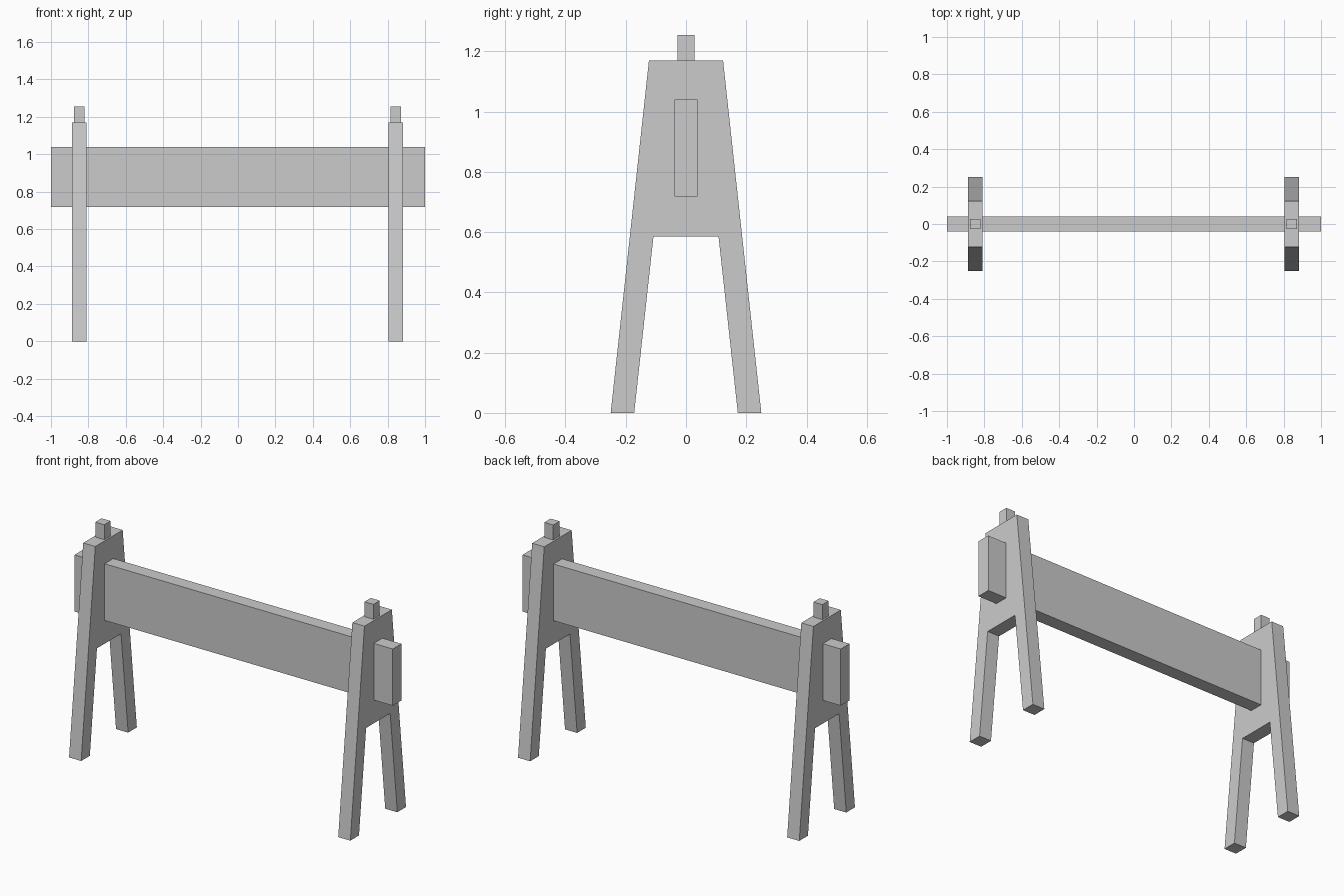
import bpy
import bmesh

cube = bpy.data.objects.get("Cube")
if cube:
    bpy.data.objects.remove(cube, do_unlink=True)

GREY = (0.6, 0.6, 0.6, 1.0)
grey = bpy.data.materials.new("plain_grey")
grey.use_nodes = True
grey.diffuse_color = GREY
grey.node_tree.nodes["Principled BSDF"].inputs["Base Color"].default_value = GREY


def extrude_profile(name, half_profile, x_center, thickness):
    """Mirror a (y, z) half outline and extrude it along x."""
    outline = half_profile + [(-y, z) for y, z in reversed(half_profile)]
    bm = bmesh.new()
    x0 = x_center - thickness / 2
    face = bm.faces.new([bm.verts.new((x0, y, z)) for y, z in outline])
    result = bmesh.ops.extrude_face_region(bm, geom=[face], use_keep_orig=True)
    moved = [v for v in result["geom"] if isinstance(v, bmesh.types.BMVert)]
    bmesh.ops.translate(bm, verts=moved, vec=(thickness, 0, 0))
    bmesh.ops.recalc_face_normals(bm, faces=bm.faces)
    mesh = bpy.data.meshes.new(name)
    bm.to_mesh(mesh)
    bm.free()
    mesh.materials.append(grey)
    obj = bpy.data.objects.new(name, mesh)
    bpy.context.collection.objects.link(obj)
    return obj


def block(name, half_width, bottom, top, x_center, length):
    return extrude_profile(name, [(half_width, bottom), (half_width, top)],
                           x_center, length)


# Long plank passing through both trestles
block("cross_plank", 0.039, 0.718, 1.04, 0, 2)

# Tapered A-shaped trestles, each with a square peg on top
trestle = [(0.108, 0.586), (0.172, 0), (0.25, 0), (0.123, 1.17)]
for side, x in (("right", -0.849), ("left", 0.843)):
    extrude_profile(side + "_trestle", trestle, x, 0.076)
    block(side + "_top_peg", 0.028, 1.17, 1.255, x, 0.056)
